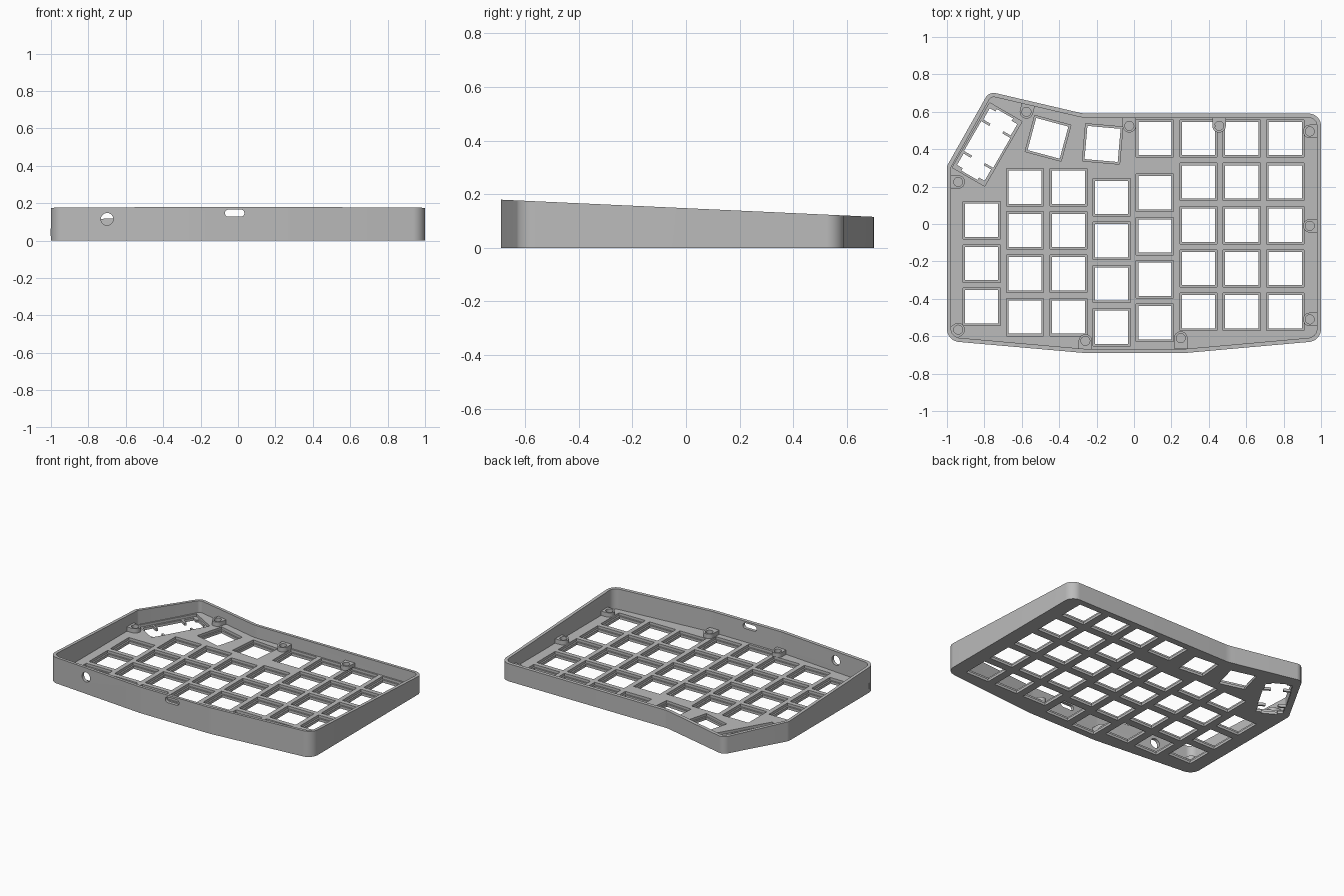
import bpy, bmesh
from math import cos, sin, radians, pi
from mathutils import Vector, Matrix

cube = bpy.data.objects.get("Cube")
if cube:
    bpy.data.objects.remove(cube, do_unlink=True)

FLOOR, RECESS, WALL = 0.036, 0.018, 0.022

grey = bpy.data.materials.new("grey plastic")
grey.use_nodes = True
grey.diffuse_color = (0.5, 0.5, 0.5, 1)
grey.node_tree.nodes["Principled BSDF"].inputs["Base Color"].default_value = (0.5, 0.5, 0.5, 1)


def prisms(name, outlines, z0, z1):
    """One object made of upright prisms, one per counter-clockwise outline."""
    bm = bmesh.new()
    for pts in outlines:
        low = [bm.verts.new((p[0], p[1], z0)) for p in pts]
        high = [bm.verts.new((p[0], p[1], z1)) for p in pts]
        bm.faces.new(low[::-1])
        bm.faces.new(high)
        n = len(pts)
        for i in range(n):
            j = (i + 1) % n
            bm.faces.new((low[i], low[j], high[j], high[i]))
    bmesh.ops.recalc_face_normals(bm, faces=bm.faces)
    mesh = bpy.data.meshes.new(name)
    bm.to_mesh(mesh)
    bm.free()
    mesh.materials.append(grey)
    ob = bpy.data.objects.new(name, mesh)
    bpy.context.collection.objects.link(ob)
    return ob


def rounded(corners, inset=0.0, steps=8):
    """Inset a polygon of (x, y, radius) corners and round each corner."""
    out = []
    n = len(corners)
    for i in range(n):
        a, p, b = (Vector(corners[k % n][:2]) for k in (i - 1, i, i + 1))
        d0, d1 = (p - a).normalized(), (b - p).normalized()
        n0, n1 = Vector((-d0.y, d0.x)), Vector((-d1.y, d1.x))
        miter = (n0 + n1) / (1 + n0.dot(n1))
        turn = d0.x * d1.y - d0.y * d1.x
        sign = 1 if turn > 0 else -1
        r = max(corners[i][2] - sign * inset, 0.005)
        centre = p + miter * (inset + sign * r)
        for s in range(steps + 1):
            normal = n0.lerp(n1, s / steps).normalized()
            out.append(centre - normal * sign * r)
    return out


def place(pts, x, y, angle):
    turn = Matrix.Rotation(radians(angle), 2)
    return [turn @ Vector(p) + Vector((x, y)) for p in pts]


def rect(w, h):
    return [(-w, -h), (w, -h), (w, h), (-w, h)]


def circle(r, n=24):
    return [(r * cos(2 * pi * i / n), r * sin(2 * pi * i / n)) for i in range(n)]


def boolean(target, tool, operation):
    mod = target.modifiers.new(operation, "BOOLEAN")
    mod.operation, mod.object, mod.solver = operation, tool, "EXACT"
    bpy.context.view_layer.objects.active = target
    bpy.ops.object.modifier_apply(modifier=mod.name)
    bpy.data.objects.remove(tool, do_unlink=True)


# Outer shell with a rim that slopes down towards the back
corners = [(-1, -0.625, 0.07), (-0.26, -0.69, 0.3), (0.27, -0.69, 0.3), (1, -0.625, 0.07),
           (1, 0.59, 0.065), (-0.27, 0.59, 0.2), (-0.775, 0.708, 0.05), (-1, 0.31, 0.05)]
case = prisms("keyboard_case", [rounded(corners)], 0, 1)
for v in case.data.vertices:
    if v.co.z > 0.5:
        v.co.z = 0.148 - 0.046 * v.co.y
boolean(case, prisms("cavity", [rounded(corners, WALL)], FLOOR, 2), "DIFFERENCE")

# Screw bosses: rounded tabs that run into the nearest wall (x, y, wall direction)
bosses = [(-0.575, 0.6, 76), (-0.025, 0.525, 90), (0.455, 0.525, 90),
          (0.94, 0.495, 0), (0.94, -0.01, 0), (0.94, -0.51, 0),
          (0.25, -0.61, -90), (-0.26, -0.625, -90), (-0.94, -0.565, 215), (-0.94, 0.225, 180)]
R = 0.036
tab = [(R * cos(a), R * sin(a)) for a in (pi / 2 + pi * i / 12 for i in range(13))]


def boss_tab(x, y, angle):
    reach = 0.05 if abs(angle) != 90 else 0.055
    return place(tab + [(reach, -R), (reach, R)], x, y, angle)


boolean(case, prisms("tabs", [boss_tab(*b) for b in bosses], FLOOR - 0.01, 0.066), "UNION")
boolean(case, prisms("screw_holes", [place(circle(0.024), x, y, 0) for x, y, a in bosses],
                     0.022, 0.2), "DIFFERENCE")

# Key positions: columns as (x, top key y, number of keys)
PITCH = 0.2315
columns = [(-0.815, 0.02, 3), (-0.583, 0.197, 4), (-0.35, 0.197, 4), (-0.12, 0.142, 4),
           (0.112, 0.167, 4), (0.345, 0.457, 1), (0.345, 0.225, 4), (0.112, 0.457, 1),
           (0.576, 0.457, 1), (0.576, 0.225, 4), (0.808, 0.457, 1), (0.808, 0.225, 4)]
keys = [(x, y - PITCH * i, 0) for x, y, n in columns for i in range(n)]
keys += [(-0.46, 0.458, -15), (-0.168, 0.428, -5)]

# Wide key opening with notched ends and thin inward tabs
quarter = [(0.19, 0.05), (0.175, 0.05), (0.175, 0.085), (0.105, 0.085), (0.105, 0.04),
           (0.092, 0.04), (0.092, 0.09)]
half = quarter + [(-u, v) for u, v in reversed(quarter)]
wide_hole = half + [(-u, -v) for u, v in half]
wide = (-0.785, 0.425, 60)

recesses = [place(rect(0.1, 0.1), *k) for k in keys] + [place(rect(0.2, 0.1), *wide)]
holes = [place(rect(0.089, 0.089), *k) for k in keys] + [place(wide_hole, *wide)]
boolean(case, prisms("key_recesses", recesses, RECESS, FLOOR + 0.002), "DIFFERENCE")
boolean(case, prisms("key_holes", holes, -0.1, FLOOR + 0.01), "DIFFERENCE")

# Cable socket and connector slot through the front wall
slot = rounded([(-0.052, -0.019, 0.0185), (0.052, -0.019, 0.0185),
                (0.052, 0.019, 0.0185), (-0.052, 0.019, 0.0185)])
ports = prisms("ports", [place(circle(0.033, 32), -0.7, 0.115, 0),
                         place(slot, -0.018, 0.147, 0)], 0.55, 0.8)
ports.data.transform(Matrix.Rotation(radians(90), 4, "X"))
boolean(case, ports, "DIFFERENCE")

# Smooth rounded corners, sharp edges elsewhere
bpy.ops.object.select_all(action="DESELECT")
case.select_set(True)
bpy.context.view_layer.objects.active = case
bpy.ops.object.shade_smooth_by_angle(angle=radians(30))
